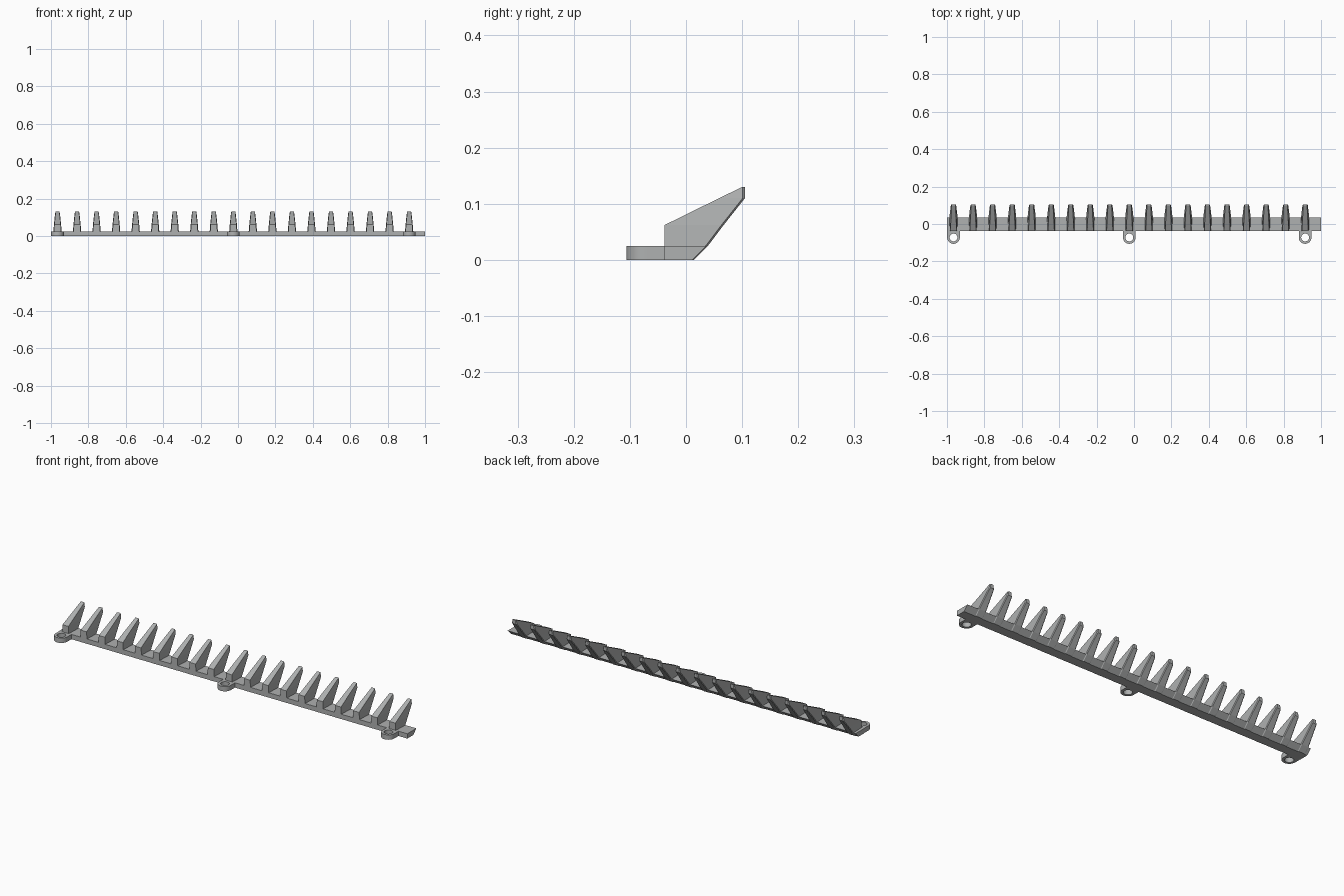
import bpy, bmesh, math

cube = bpy.data.objects.get("Cube")
if cube:
    bpy.data.objects.remove(cube, do_unlink=True)

grey = bpy.data.materials.new("plain_grey")
grey.use_nodes = True
colour = (0.43, 0.44, 0.44, 1)
grey.diffuse_color = colour
grey.node_tree.nodes["Principled BSDF"].inputs["Base Color"].default_value = colour

BAR_TOP = 0.025
TEETH = 19
FIRST_X, LAST_X = -0.965, 0.915


def loft(name, rings, capped=True, closed=False):
    """Join equal-length point rings with faces, capping or closing the ends."""
    bm = bmesh.new()
    loops = [[bm.verts.new(p) for p in ring] for ring in rings]
    pairs = list(zip(loops, loops[1:]))
    if closed:
        pairs.append((loops[-1], loops[0]))
    for a, b in pairs:
        for i in range(len(a)):
            j = (i + 1) % len(a)
            bm.faces.new((a[i], a[j], b[j], b[i]))
    if capped:
        bm.faces.new(loops[0])
        bm.faces.new(loops[-1])
    bmesh.ops.recalc_face_normals(bm, faces=bm.faces[:])
    mesh = bpy.data.meshes.new(name)
    bm.to_mesh(mesh)
    bm.free()
    mesh.materials.append(grey)
    obj = bpy.data.objects.new(name, mesh)
    bpy.context.collection.objects.link(obj)
    return obj


# Long base bar with a sloping back
profile = [(-0.038, 0), (0.011, 0), (0.036, BAR_TOP), (-0.038, BAR_TOP)]
loft("base_bar", [[(x, y, z) for y, z in profile] for x in (-1, 1)])

# Swept-back teeth: height, front y, back y, front half width, back half width
sections = [
    (0.000, -0.0385, 0.014, 0.019, 0.021),
    (0.025, -0.0385, 0.039, 0.019, 0.022),
    (0.062, -0.0385, 0.067, 0.017, 0.019),
    (0.110, 0.059, 0.105, 0.012, 0.014),
    (0.130, 0.100, 0.105, 0.010, 0.011),
]
CHAMFER = 0.004


def tooth_ring(x, z, front, back, wf, wb):
    half = [(wf, front), (wb, back - CHAMFER), (wb - CHAMFER, back)]
    outline = half + [(-w, y) for w, y in reversed(half)]
    return [(x + w, y, z) for w, y in outline]


for i in range(TEETH):
    x = FIRST_X + (LAST_X - FIRST_X) * i / (TEETH - 1)
    loft(f"tooth_{i + 1}", [tooth_ring(x, *s) for s in sections])

# Mounting lugs: round front, square back, with a through hole
LUG_Y, LUG_R, HOLE_R, STEPS = -0.072, 0.034, 0.021, 32


def lug_ring(x, radius, z, square):
    ring = []
    for k in range(STEPS):
        a = math.tau * k / STEPS
        c, s = math.cos(a), math.sin(a)
        r = radius / max(abs(c), s) if square and s > 0 else radius
        ring.append((x + r * c, LUG_Y + r * s, z))
    return ring


for name, x in (("right", FIRST_X), ("middle", (FIRST_X + LAST_X) / 2), ("left", LAST_X)):
    lug = loft(f"{name}_mounting_lug", [
        lug_ring(x, LUG_R, 0, True), lug_ring(x, LUG_R, BAR_TOP, True),
        lug_ring(x, HOLE_R, BAR_TOP, False), lug_ring(x, HOLE_R, 0, False),
    ], capped=False, closed=True)
    bpy.ops.object.select_all(action="DESELECT")
    lug.select_set(True)
    bpy.context.view_layer.objects.active = lug
    bpy.ops.object.shade_smooth_by_angle(angle=math.radians(30))
